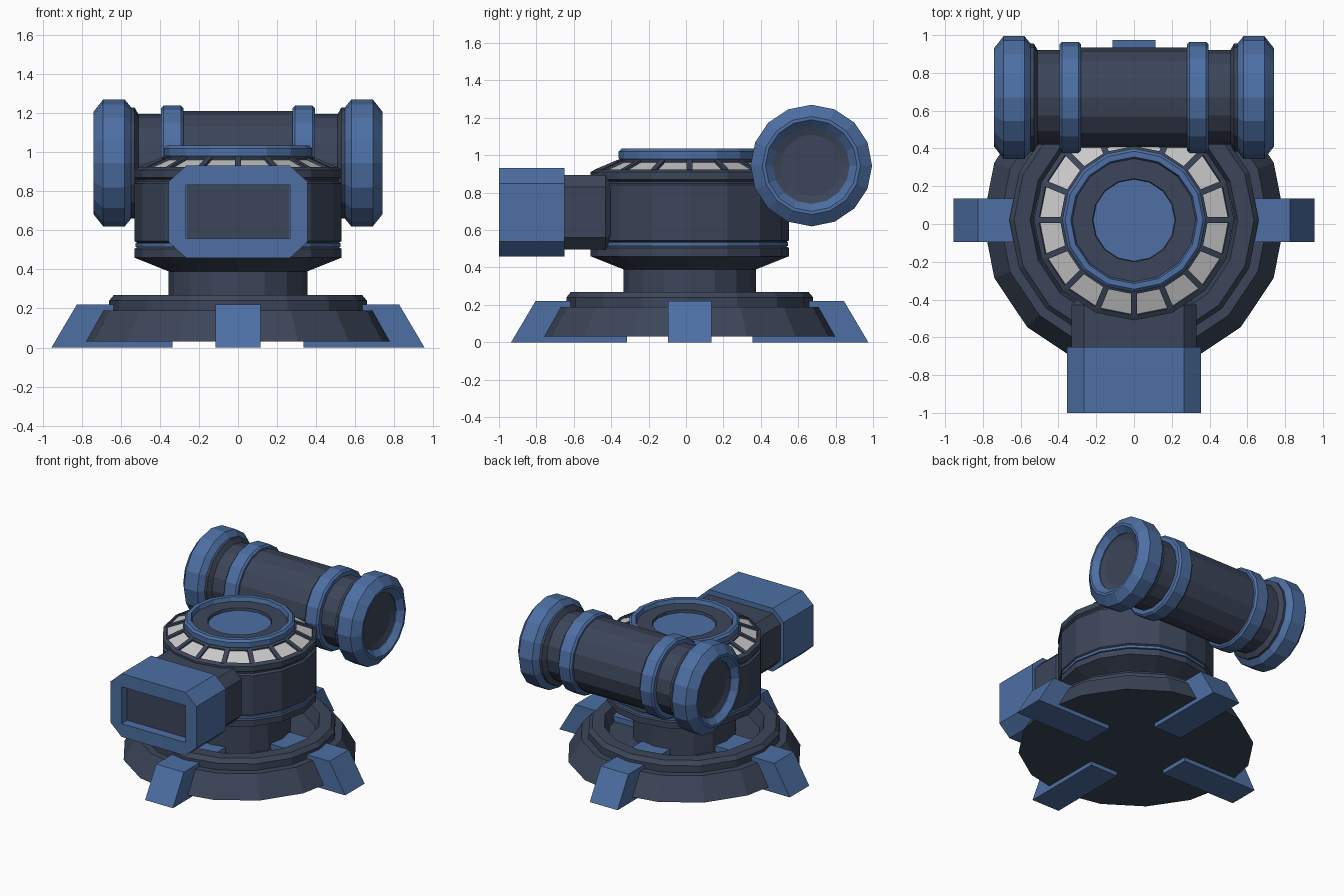
import bpy, bmesh, math
from mathutils import Matrix, Vector

if "Cube" in bpy.data.objects:
    bpy.data.objects.remove(bpy.data.objects["Cube"])

SIDES = 16
CY = 0.02                      # centre of the turret in y
TUBE_Y, TUBE_Z = 0.67, 0.945   # axis of the rear tube


def material(name, rgb):
    m = bpy.data.materials.new(name)
    m.diffuse_color = (*rgb, 1)
    m.use_nodes = True
    m.node_tree.nodes["Principled BSDF"].inputs["Base Color"].default_value = m.diffuse_color
    return m


BLUE = material("blue paint", (0.075, 0.16, 0.37))
DARK = material("dark metal", (0.045, 0.06, 0.1))


def loft(name, loops, mat=None, closed=False, matrix=Matrix()):
    """Skin a row of equal-length point loops; cap the ends unless closed."""
    bm = bmesh.new()
    rings = [[bm.verts.new(matrix @ Vector(p)) for p in loop] for loop in loops]
    pairs = list(zip(rings, rings[1:]))
    if closed:
        pairs.append((rings[-1], rings[0]))
    else:
        bm.faces.new(rings[0])
        bm.faces.new(rings[-1])
    n = len(rings[0])
    for a, b in pairs:
        for i in range(n):
            j = (i + 1) % n
            bm.faces.new((a[i], a[j], b[j], b[i]))
    bmesh.ops.remove_doubles(bm, verts=bm.verts, dist=1e-5)
    bmesh.ops.recalc_face_normals(bm, faces=bm.faces)
    me = bpy.data.meshes.new(name)
    bm.to_mesh(me)
    bm.free()
    if mat:
        me.materials.append(mat)
    ob = bpy.data.objects.new(name, me)
    bpy.context.collection.objects.link(ob)
    return ob


TURRET = Matrix.Translation((0, CY, 0))
TUBE = Matrix.Translation((0, TUBE_Y, TUBE_Z)) @ Matrix.Rotation(math.pi / 2, 4, 'Y')


def lathe(name, profile, mat=None, closed=False, matrix=TURRET):
    """Turn (radius, height) points around the local z axis."""
    loops = []
    for r, h in profile:
        angles = [2 * math.pi * i / SIDES for i in range(SIDES)]
        loops.append([(r * math.cos(a), r * math.sin(a), h) for a in angles])
    return loft(name, loops, mat, closed, matrix)


def fin(name, profile, width, angle, mat):
    """Extrude a (radius, z) outline sideways and turn it about the turret."""
    loops = [[(r, s * width / 2, z) for r, z in profile] for s in (-1, 1)]
    return loft(name, loops, mat, matrix=TURRET @ Matrix.Rotation(angle, 4, 'Z'))


def octagon(y, w, h, cx, cz, zc=0.695):
    """Chamfered rectangle in the xz plane, half sizes w and h."""
    pts = [(w, h - cz), (w - cx, h), (cx - w, h), (-w, h - cz),
           (-w, cz - h), (cx - w, -h), (w - cx, -h), (w, cz - h)]
    return [(x, y, zc + z) for x, z in pts]


# base: stepped ring with a recessed floor
lathe("base", [(0.80, 0.03), (0.71, 0.19), (0.66, 0.19), (0.66, 0.24),
               (0.635, 0.27), (0.55, 0.27), (0.52, 0.18)], DARK)

# four feet
for i in range(4):
    fin("foot", [(0.335, 0), (0.955, 0), (0.825, 0.22), (0.335, 0.22)],
        0.23, i * math.pi / 2, BLUE)

# column and drum body
lathe("column", [(0.355, 0.17), (0.355, 0.40)], DARK)
lathe("drum", [(0.355, 0.39), (0.53, 0.46), (0.53, 0.505), (0.515, 0.515),
               (0.515, 0.535), (0.53, 0.545), (0.53, 0.84), (0.515, 0.85),
               (0.515, 0.86), (0.53, 0.87), (0.53, 0.91), (0.505, 0.925),
               (0.495, 0.905), (0.37, 0.92)], DARK)
lathe("drum_stripe", [(0.51, 0.512), (0.525, 0.516), (0.525, 0.534), (0.51, 0.538)], BLUE, True)

# slanted window band with frame bars
lathe("windows", [(0.50, 0.90), (0.50, 0.915), (0.38, 0.965), (0.37, 0.90)], closed=True)
lathe("window_top_frame", [(0.392, 0.95), (0.392, 0.97), (0.365, 0.985), (0.36, 0.95)], DARK, True)
for i in range(SIDES):
    fin("window_bar", [(0.51, 0.90), (0.51, 0.923), (0.38, 0.978), (0.38, 0.93)],
        0.032, 2 * math.pi * i / SIDES, DARK)

# roof ring, sunken roof and centre disc
lathe("roof_ring", [(0.375, 0.975), (0.38, 0.985), (0.38, 1.02), (0.365, 1.035),
                    (0.335, 1.035), (0.325, 1.0), (0.325, 0.975)], BLUE, True)
lathe("roof", [(0.37, 0.91), (0.37, 0.98), (0.33, 1.005), (0.22, 1.005), (0.215, 0.975)], DARK)
lathe("roof_disc", [(0.22, 0.96), (0.22, 0.985)], BLUE)

# front box: neck, housing with a recess, dark panel
loft("front_neck", [octagon(-0.37, 0.27, 0.165, 0.06, 0.06),
                    octagon(-0.43, 0.33, 0.20, 0.065, 0.065),
                    octagon(-0.66, 0.33, 0.20, 0.065, 0.065)], DARK)
loft("front_housing", [octagon(-0.65, 0.355, 0.237, 0.09, 0.082),
                       octagon(-1.0, 0.355, 0.237, 0.09, 0.082),
                       octagon(-1.0, 0.265, 0.138, 0, 0),
                       octagon(-0.93, 0.265, 0.138, 0, 0)], BLUE)
loft("front_panel", [octagon(-0.92, 0.264, 0.137, 0, 0),
                     octagon(-0.935, 0.264, 0.137, 0, 0)], DARK)

# rear tube
lathe("tube", [(0.285, -0.55), (0.285, -0.53), (0.25, -0.51), (0.25, -0.36), (0.265, -0.34),
               (0.265, 0.34), (0.25, 0.36), (0.25, 0.51), (0.285, 0.53), (0.285, 0.55)],
      DARK, matrix=TUBE)

# bands, end caps and end plates on both sides
for s in (-1, 1):
    def side(points):
        return [(r, s * h) for r, h in points]
    lathe("tube_band", side([(0.24, 0.28), (0.28, 0.28), (0.293, 0.293), (0.293, 0.382),
                             (0.28, 0.395), (0.24, 0.395)]), BLUE, True, TUBE)
    lathe("tube_end_cap", side([(0.24, 0.535), (0.27, 0.535), (0.325, 0.58), (0.325, 0.69),
                                (0.262, 0.74), (0.245, 0.74), (0.205, 0.70), (0.205, 0.60)]),
          BLUE, True, TUBE)
    lathe("tube_end_plate", side([(0.21, 0.60), (0.21, 0.695), (0.165, 0.68)]),
          DARK, matrix=TUBE)
